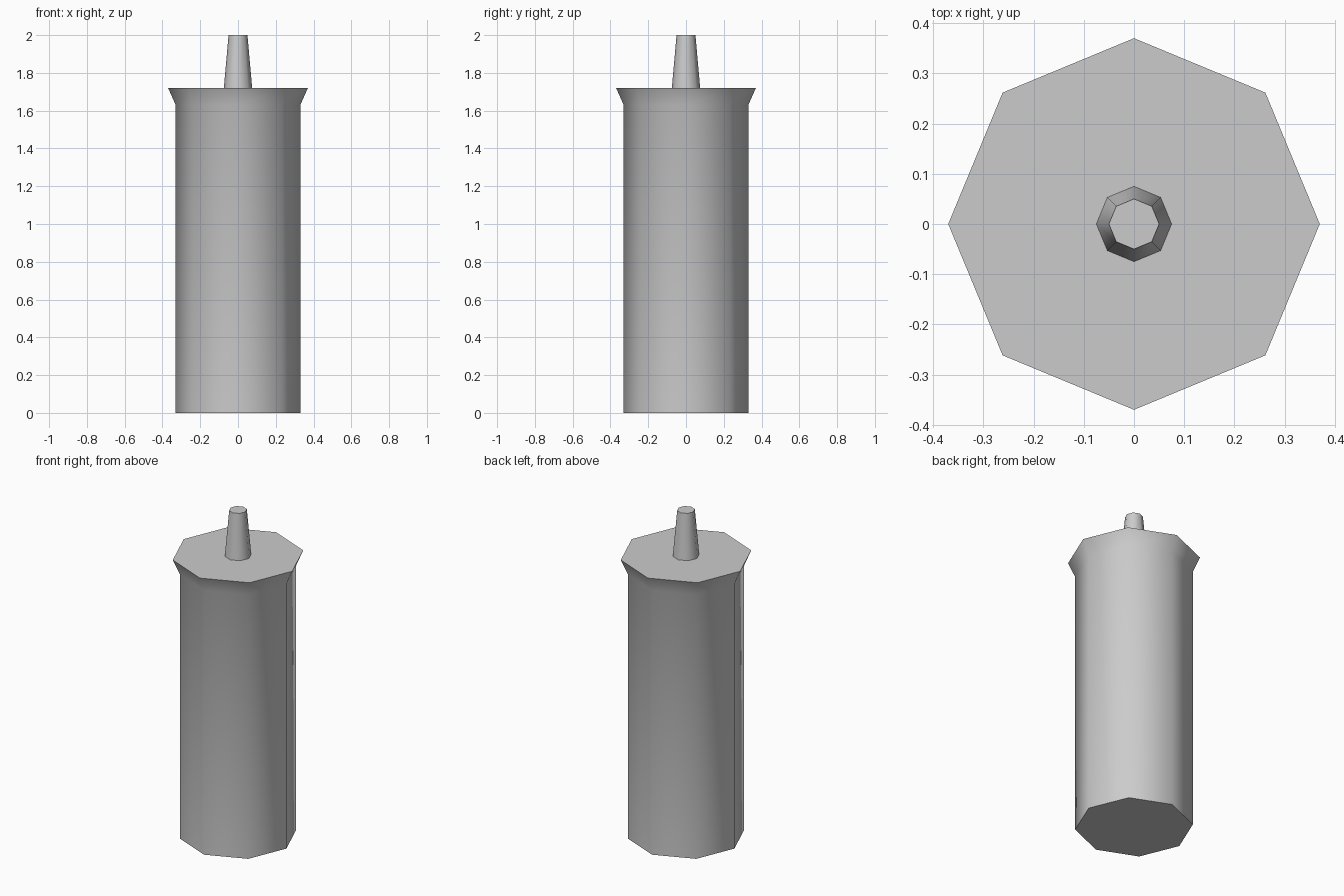
import bpy, bmesh, math

if "Cube" in bpy.data.objects:
    bpy.data.objects.remove(bpy.data.objects["Cube"])

SIDES = 8


def lathe(name, profile):
    """Capped eight-sided solid from (radius, height) rings."""
    bm = bmesh.new()
    rings = []
    for r, z in profile:
        rings.append([bm.verts.new((r * math.cos(math.tau * i / SIDES),
                                    r * math.sin(math.tau * i / SIDES), z))
                      for i in range(SIDES)])
    for low, high in zip(rings, rings[1:]):
        for i in range(SIDES):
            j = (i + 1) % SIDES
            bm.faces.new((low[i], low[j], high[j], high[i]))
    bm.faces.new(rings[0][::-1])
    bm.faces.new(rings[-1])
    mesh = bpy.data.meshes.new(name)
    bm.to_mesh(mesh)
    bm.free()
    obj = bpy.data.objects.new(name, mesh)
    bpy.context.collection.objects.link(obj)
    bpy.ops.object.select_all(action='DESELECT')
    obj.select_set(True)
    bpy.context.view_layer.objects.active = obj
    bpy.ops.object.shade_smooth_by_angle(angle=math.radians(50))
    return obj


# Column with flared rim
lathe("body", [(0.33, 0), (0.33, 1.63), (0.37, 1.72)])

# Tapered tip standing on the rim
lathe("tip", [(0.075, 1.72), (0.05, 2.0)])
